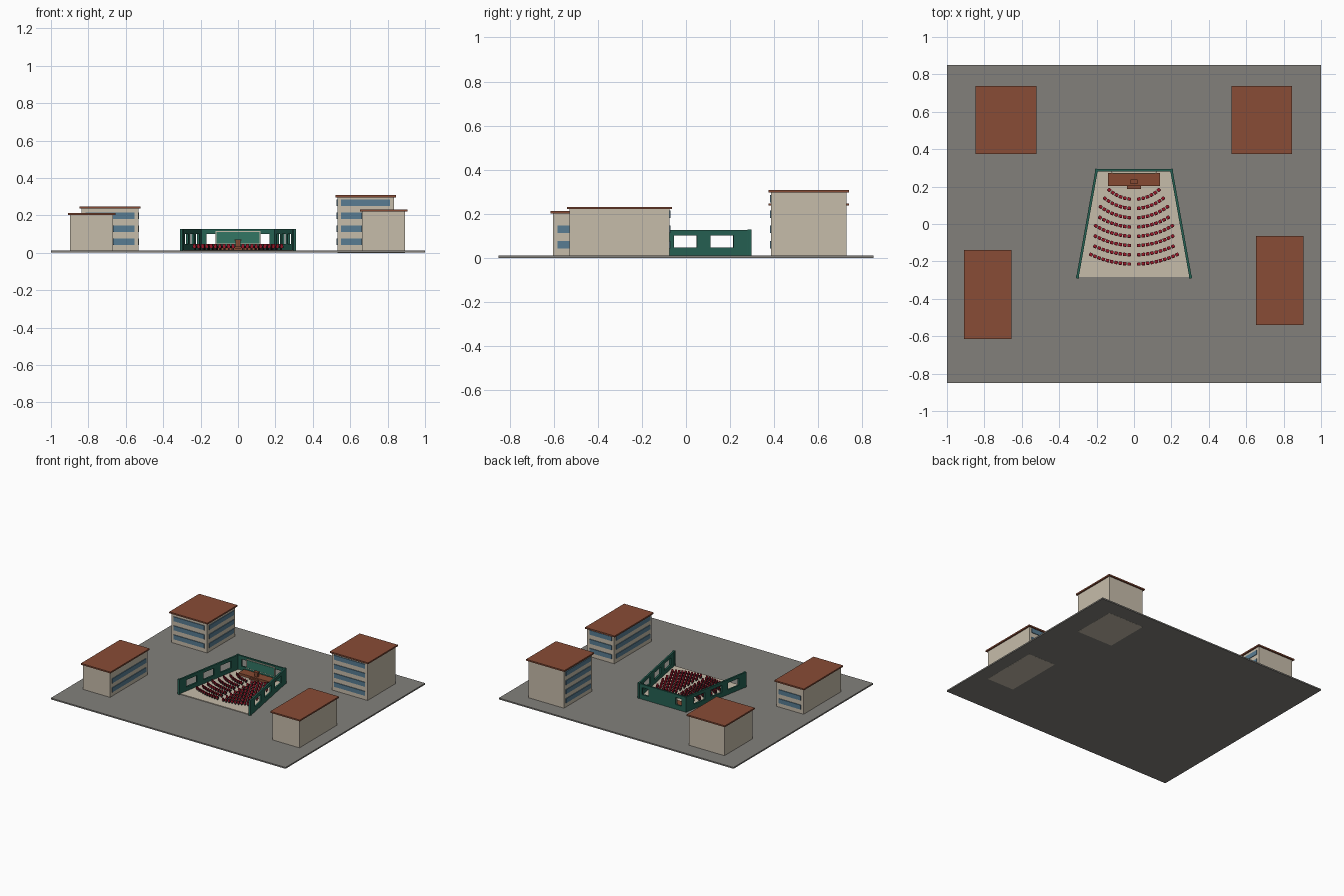
import bpy, bmesh, math
from mathutils import Matrix, Vector

if "Cube" in bpy.data.objects:
    bpy.data.objects.remove(bpy.data.objects["Cube"])


def material(name, r, g, b):
    lin = [((c / 255 + 0.055) / 1.055) ** 2.4 for c in (r, g, b)]
    m = bpy.data.materials.new(name)
    m.diffuse_color = (*lin, 1)
    m.use_nodes = True
    m.node_tree.nodes["Principled BSDF"].inputs["Base Color"].default_value = m.diffuse_color
    return m


GREY = material("paving_grey", 130, 128, 123)
CREAM = material("plaster_cream", 198, 188, 170)
ROOF = material("roof_terracotta", 136, 76, 54)
BLUE = material("window_blue", 88, 124, 146)
TEAL = material("wall_teal", 38, 98, 84)
BOARD = material("board_green", 50, 118, 100)
WOOD = material("stage_wood", 134, 74, 50)
RED = material("seat_red", 158, 24, 42)
DARK = material("frame_dark", 42, 38, 40)


def add_box(bm, lo, hi, mat=0, frame=Matrix()):
    """Box between two corners, placed by a frame matrix."""
    lo, hi = Vector(lo), Vector(hi)
    place = frame @ Matrix.Translation((lo + hi) / 2) @ Matrix.Diagonal((*(hi - lo), 1))
    verts = bmesh.ops.create_cube(bm, size=1, matrix=place)["verts"]
    for f in {f for v in verts for f in v.link_faces}:
        f.material_index = mat


def finish(bm, name, *mats):
    me = bpy.data.meshes.new(name)
    bm.to_mesh(me)
    bm.free()
    for m in mats:
        me.materials.append(m)
    ob = bpy.data.objects.new(name, me)
    bpy.context.collection.objects.link(ob)
    return ob


def box_object(name, lo, hi, mat):
    bm = bmesh.new()
    add_box(bm, lo, hi)
    return finish(bm, name, mat)


# Paved ground slab
G = 0.011
box_object("ground", (-1, -0.85, 0.0005), (1, 0.85, G), GREY)


# Surrounding buildings: walls, overhanging flat roof, window bands facing inwards
def building(name, cx, cy, hx, hy, top, rows, z0):
    box_object(name + "_walls", (cx - hx, cy - hy, z0), (cx + hx, cy + hy, top), CREAM)
    o = 0.011
    box_object(name + "_roof", (cx - hx - o, cy - hy - o, top),
               (cx + hx + o, cy + hy + o, top + 0.011), ROOF)
    bm = bmesh.new()
    sx, sy = (-1 if cx > 0 else 1), (-1 if cy > 0 else 1)
    m, t = 0.021, 0.005
    for i in range(rows):
        z = 0.060 + 0.0695 * i
        x, y = cx + sx * (hx + t / 2), cy + sy * (hy + t / 2)
        add_box(bm, (x - t / 2, cy - hy + m, z - 0.017), (x + t / 2, cy + hy - m, z + 0.017))
        add_box(bm, (cx - hx + m, y - t / 2, z - 0.017), (cx + hx - m, y + t / 2, z + 0.017))
    finish(bm, name + "_windows", BLUE)


building("back_left_building", -0.685, 0.556, 0.152, 0.171, 0.237, 3, 0.002)
building("back_right_building", 0.683, 0.556, 0.152, 0.171, 0.297, 4, 0.0)
building("front_left_building", -0.782, -0.377, 0.115, 0.227, 0.202, 2, 0.002)
building("front_right_building", 0.779, -0.302, 0.115, 0.227, 0.221, 3, 0.0)

# Hall floor: trapezoid widening to the open front
Y0, Y1, X0, X1 = -0.283, 0.287, 0.302, 0.200
FLOOR, TOP = 0.016, 0.126
bm = bmesh.new()
face = bm.faces.new([bm.verts.new(p) for p in
                     ((-X0, Y0, 0.003), (X0, Y0, 0.003), (X1, Y1, 0.003), (-X1, Y1, 0.003))])
up = bmesh.ops.extrude_face_region(bm, geom=[face])["geom"]
bmesh.ops.translate(bm, vec=(0, 0, FLOOR - 0.003),
                    verts=[v for v in up if isinstance(v, bmesh.types.BMVert)])
bmesh.ops.recalc_face_normals(bm, faces=bm.faces)
finish(bm, "hall_floor", CREAM)


# Hall walls: sill, lintel and piers around real openings
def wall(name, a, b, openings):
    a, b = Vector(a), Vector(b)
    d = b - a
    frame = Matrix.Translation((*a, 0)) @ Matrix.Rotation(math.atan2(d.y, d.x), 4, "Z")
    n, t, lo, hi = d.length, 0.0065, 0.047, 0.101
    bm = bmesh.new()
    add_box(bm, (0, -t, 0.004), (n, t, lo), 0, frame)
    add_box(bm, (0, -t, hi), (n, t, TOP), 0, frame)
    edges = [0] + [e * n for pair in openings for e in pair] + [n]
    for s, e in zip(edges[::2], edges[1::2]):
        add_box(bm, (s, -t, lo), (e, t, hi), 0, frame)
    for p in (0, n):  # end posts
        add_box(bm, (p - 0.008, -0.008, 0.004), (p + 0.008, 0.008, TOP + 0.002), 0, frame)
    finish(bm, name, TEAL)


side = [(c - 0.092, c + 0.092) for c in (0.2, 0.49, 0.782)]
wall("left_wall", (-X0, Y0), (-X1, Y1), side)
wall("right_wall", (X0, Y0), (X1, Y1), side)
wall("back_wall", (-X1, Y1), (X1, Y1), [(0.08, 0.215), (0.785, 0.92)])

# Board with pale frame on the back wall
box_object("board_frame", (-0.120, 0.274, 0.046), (0.120, 0.281, 0.116), CREAM)
box_object("board", (-0.115, 0.271, 0.050), (0.115, 0.275, 0.111), BOARD)

# Stage, step and lectern
box_object("stage", (-0.139, 0.202, FLOOR - 0.003), (0.139, 0.272, 0.034), WOOD)
box_object("stage_step", (-0.037, 0.188, FLOOR - 0.003), (0.037, 0.202, 0.025), WOOD)
box_object("lectern_body", (-0.014, 0.219, 0.034), (0.014, 0.235, 0.066), WOOD)
box_object("lectern_top", (-0.019, 0.214, 0.066), (0.019, 0.239, 0.071), WOOD)

# Seat mesh: cushion and back in red, pedestal and armrests dark; faces +y
bm = bmesh.new()
add_box(bm, (-0.0075, -0.007, 0.011), (0.0075, 0.008, 0.016))
add_box(bm, (-0.0075, -0.010, 0.011), (0.0075, -0.006, 0.031))
add_box(bm, (-0.004, -0.005, 0), (0.004, 0.004, 0.011), 1)
for s in (-1, 1):
    add_box(bm, (s * 0.0085 - 0.001, -0.008, 0.010), (s * 0.0085 + 0.001, 0.006, 0.021), 1)
seat_proto = finish(bm, "seat", RED, DARK)
seat_mesh = seat_proto.data
bpy.data.objects.remove(seat_proto)

# Eight curved rows about the stage, split by a centre aisle
CY = 0.333
for row in range(8):
    r = 0.2 + 0.0495 * row
    for s in (-1, 1):
        a = math.asin(0.026 / r)
        while a < math.radians(42):
            x, y = r * math.sin(a), CY - r * math.cos(a)
            if x > X1 + (Y1 - y) * (X0 - X1) / (Y1 - Y0) - 0.044:
                break
            ob = bpy.data.objects.new("seat", seat_mesh)
            ob.location = (s * x, y, FLOOR)
            ob.rotation_euler.z = s * a
            bpy.context.collection.objects.link(ob)
            a += 0.0235 / r
